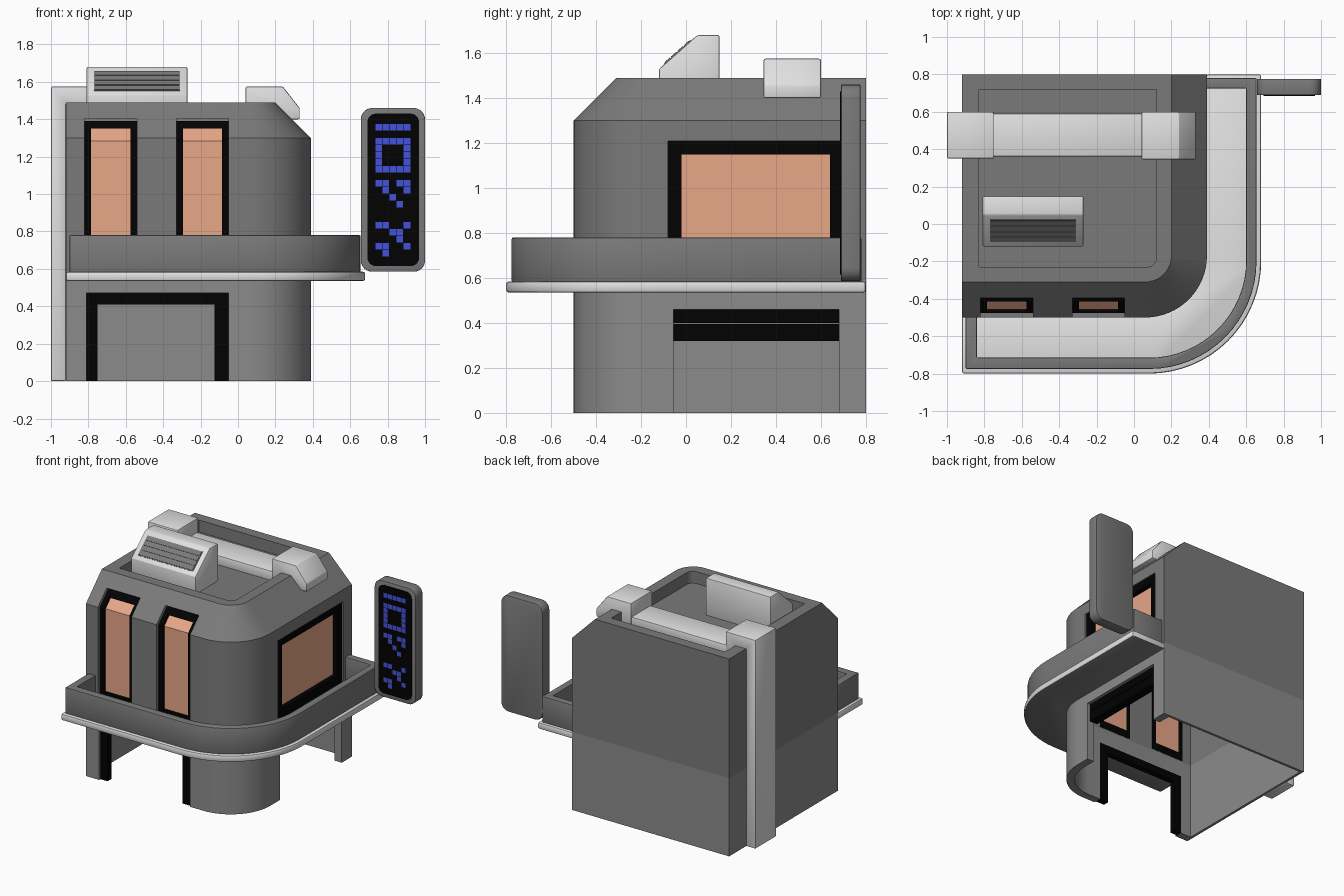
import bpy, bmesh, math
from mathutils import Vector

if "Cube" in bpy.data.objects:
    bpy.data.objects.remove(bpy.data.objects["Cube"])


def material(name, r, g, b):
    m = bpy.data.materials.new(name)
    m.diffuse_color = (r, g, b, 1)
    m.use_nodes = True
    m.node_tree.nodes["Principled BSDF"].inputs["Base Color"].default_value = m.diffuse_color
    return m


GREY = material("body grey", .195, .195, .195)
INNER = material("lower wall grey", .26, .26, .26)
LIGHT = material("light trim", .75, .75, .75)
BLACK = material("frame black", .0005, .0005, .0005)
GLASS = material("warm window", .8, .385, .245)
BLUE = material("screen blue", .06, .085, .72)


def finish(ob):
    """Bake modifiers and smooth the shallow edges only."""
    dg = bpy.context.evaluated_depsgraph_get()
    me = bpy.data.meshes.new_from_object(ob.evaluated_get(dg))
    ob.modifiers.clear()
    ob.data = me
    bpy.ops.object.select_all(action='DESELECT')
    ob.select_set(True)
    bpy.context.view_layer.objects.active = ob
    bpy.ops.object.shade_smooth_by_angle(angle=math.radians(25))


def loft(name, rings, mats, bevel=0, done=True):
    """Skin a stack of equal rings and cap both ends."""
    bm = bmesh.new()
    rows = [[bm.verts.new(p) for p in ring] for ring in rings]
    n = len(rows[0])
    for a, b in zip(rows, rows[1:]):
        for i in range(n):
            j = (i + 1) % n
            bm.faces.new((a[i], a[j], b[j], b[i]))
    bm.faces.new(rows[0])
    bm.faces.new(rows[-1])
    bmesh.ops.recalc_face_normals(bm, faces=bm.faces)
    me = bpy.data.meshes.new(name)
    bm.to_mesh(me)
    bm.free()
    for m in mats:
        me.materials.append(m)
    ob = bpy.data.objects.new(name, me)
    bpy.context.collection.objects.link(ob)
    if bevel:
        mod = ob.modifiers.new("bevel", 'BEVEL')
        mod.width, mod.segments = bevel, 2
        mod.limit_method, mod.angle_limit = 'ANGLE', math.radians(30)
    if done:
        finish(ob)
    return ob


PLACE = {'x': lambda p, q, h: (h, p, q), 'y': lambda p, q, h: (p, h, q), 'z': lambda p, q, h: (p, q, h)}


def prism(name, pts, axis, a, b, mat, bevel=0, done=True):
    f = PLACE[axis]
    return loft(name, [[f(p, q, h) for p, q in pts] for h in (a, b)], [mat], bevel, done)


def box(name, x, y, z, mat, bevel=0, done=True):
    return prism(name, [(x[0], y[0]), (x[1], y[0]), (x[1], y[1]), (x[0], y[1])], 'z', *z, mat, bevel, done)


def path(x0, x1, y0, y1, r, n=16):
    """Front edge, rounded front right corner, right edge."""
    arc = [(x1 - r + r * math.sin(t), y0 + r - r * math.cos(t))
           for t in (math.pi / 2 * i / n for i in range(n + 1))]
    return [(x0, y0)] + arc + [(x1, y1)]


def footprint(inset, z, back=0):
    """Body outline; only the front and right sides move in with inset."""
    x0, y1 = -.92 + back, .8 - back
    pts = path(x0, .39 - inset, -.5 + inset, y1, .33 - inset) + [(x0, y1)]
    return [(x, y, z) for x, y in pts]


def carve(ob, cutters):
    for c in cutters:
        c.hide_render = True
        mod = ob.modifiers.new("cut", 'BOOLEAN')
        mod.operation, mod.solver, mod.object = 'DIFFERENCE', 'EXACT', c
    bpy.context.view_layer.update()
    finish(ob)
    for c in cutters:
        bpy.data.objects.remove(c)


def front_strip(name, x, z, d, mat, done=True):
    """Plate that follows the front wall and its slope, between depths d."""
    def side(k):
        bend = 1.3 - .4142 * k
        at = lambda h: (-.5 + k if h <= bend else -1.8 + 1.4142 * k + h, h)
        return [at(z[0]), (-.5 + k, bend) if z[0] < bend < z[1] else at((z[0] + z[1]) / 2), at(z[1])]
    return prism(name, side(d[0]) + side(d[1])[::-1], 'x', *x, mat, 0, done)


# Upper body: hollow, sloped top edges, recessed roof, window openings
upper = loft("upper_body", [footprint(0, .59), footprint(0, 1.3), footprint(.19, 1.49)], [GREY], 0, False)
WINDOWS = [(-.82, -.54), (-.33, -.05)]
cut = [loft("cavity_cutter", [footprint(.06, .5, .02), footprint(.06, 1.275, .02),
                              footprint(.145, 1.36, .02)], [GREY], 0, False),
       prism("roof_cutter", path(-.83, .12, -.23, .72, .05, 6) + [(-.83, .72)], 'z', 1.4, 1.7, GREY, 0, False),
       box("side_window_cutter", (.3, .5), (-.08, .7), (.6, 1.21), GREY, 0, False)]
cut += [front_strip("window_cutter", (a, b), (.6, 1.405), (-.1, .07), GREY, False) for a, b in WINDOWS]
carve(upper, cut)

# Lower wall: open floor, front and side doorways
lower = loft("lower_wall", [footprint(0, 0), footprint(0, .59)], [INNER], 0, False)
carve(lower, [loft("room_cutter", [footprint(.06, -.1, .02), footprint(.06, .7, .02)], [INNER], 0, False),
              box("front_door_cutter", (-.81, -.05), (-.6, -.4), (-.1, .47), INNER, 0, False),
              box("side_door_cutter", (.2, .5), (-.055, .68), (-.1, .46), INNER, 0, False)])

# Front door frame and side door shutter housing
for n, x, z in (("left", (-.81, -.75), (0, .47)), ("right", (-.125, -.05), (0, .47)), ("top", (-.75, -.125), (.41, .47))):
    box("door_frame_" + n, x, (-.485, -.44), z, BLACK)
for i, z in enumerate(((.32, .395), (.4, .46))):
    box(f"shutter_housing_{i}", (.3, .365), (-.055, .68), z, BLACK)

# Tall front windows bending over the slope
for i, (a, b) in enumerate(WINDOWS):
    d = (.025, .062)
    front_strip(f"window_frame_left_{i}", (a, a + .035), (.6, 1.39), d, BLACK)
    front_strip(f"window_frame_right_{i}", (b - .035, b), (.6, 1.39), d, BLACK)
    front_strip(f"window_frame_top_{i}", (a + .035, b - .035), (1.35, 1.39), d, BLACK)
    front_strip(f"window_frame_bottom_{i}", (a + .035, b - .035), (.6, .66), d, BLACK)
    front_strip(f"window_glass_{i}", (a + .035, b - .035), (.66, 1.35), (.042, .062), GLASS)

# Side window
for n, y, z in (("front", (-.08, -.02), (.6, 1.21)), ("back", (.64, .7), (.6, 1.21)),
                ("top", (-.02, .64), (1.15, 1.21)), ("bottom", (-.02, .64), (.6, .67))):
    box("side_window_frame_" + n, (.328, .38), y, z, BLACK)
box("side_window_glass", (.328, .345), (-.02, .64), (.67, 1.15), GLASS)

# Balcony slab with grey underside, and its parapet
slab = prism("balcony_slab", path(-.92, .68, -.8, .8, .6) + path(-.92, .385, -.495, .8, .325)[::-1],
             'z', .535, .585, LIGHT, .012)
slab.data.materials.append(GREY)
for f in slab.data.polygons:
    if f.normal.z < -.9:
        f.material_index = 1
prism("balcony_parapet", path(-.9, .655, -.775, .78, .575) + [(.385, .78), (.385, .725)]
      + path(-.84, .6, -.715, .725, .52)[::-1] + [(-.84, -.495), (-.9, -.495)], 'z', .58, .78, GREY, .006)

# Pipe running up the left side and over the roof
prism("pipe_left", [(-1, 0), (-.92, 0), (-.92, 1.485), (-.83, 1.485), (-.83, 1.4), (-.75, 1.4), (-.75, 1.575), (-1, 1.575)],
      'y', .35, .6, LIGHT, .008)
box("pipe_middle", (-.77, .06), (.36, .59), (1.39, 1.47), LIGHT, .008)
prism("pipe_right", [(.04, 1.4), (.04, 1.575), (.24, 1.575), (.33, 1.46), (.33, 1.4), (.27, 1.4)],
      'y', .345, .6, LIGHT, .008)

# Roof vent with a slatted slope
prism("roof_vent", [(-.12, 1.39), (-.12, 1.53), (.05, 1.68), (.15, 1.68), (.15, 1.39)], 'x', -.81, -.27, LIGHT, .008)


def on_slope(name, x, t0, t1, h, mat):
    o, u = Vector((-.12, 1.53)), Vector((.17, .15))
    n = Vector((-u.y, u.x)).normalized()
    prism(name, [tuple(o + u * t + n * k) for t, k in ((t0, -.004), (t1, -.004), (t1, h), (t0, h))], 'x', *x, mat)


on_slope("vent_opening", (-.77, -.31), .14, .84, .002, GREY)
for i in range(4):
    on_slope(f"vent_slat_{i}", (-.765, -.315), .165 + i * .17, .305 + i * .17, .006, GREY)

# Hanging screen: rounded case, black face, lit pixels


def rounded(x0, x1, z0, z1, r, n=6):
    corners = ((x1 - r, z1 - r), (x0 + r, z1 - r), (x0 + r, z0 + r), (x1 - r, z0 + r))
    return [(cx + r * math.cos(t), cz + r * math.sin(t)) for k, (cx, cz) in enumerate(corners)
            for t in (math.pi / 2 * (k + i / n) for i in range(n + 1))]


prism("screen_case", rounded(.657, 1, .585, 1.46, .06), 'y', .69, .775, GREY, .003)
prism("screen_face", rounded(.692, .968, .615, 1.43, .045), 'y', .685, .692, BLACK)
pattern = ["#####", "", "#####", "#...#", "#...#", "#...#", "#####", "", "##.##", ".#..#", "..#..", "...#.",
           "", "", "##..#", "..##.", "...#.", "##..#", ".#..."]
bm = bmesh.new()
for row, line in enumerate(pattern):
    for col, c in enumerate(line):
        if c == "#":
            x, z = .736 + col * .0375, 1.375 - row * .0375
            bm.faces.new([bm.verts.new((x + a, .683, z + b)) for a, b in ((0, 0), (0, -.034), (.035, -.034), (.035, 0))])
me = bpy.data.meshes.new("screen_pixels")
bm.to_mesh(me)
bm.free()
me.materials.append(BLUE)
bpy.context.collection.objects.link(bpy.data.objects.new("screen_pixels", me))
